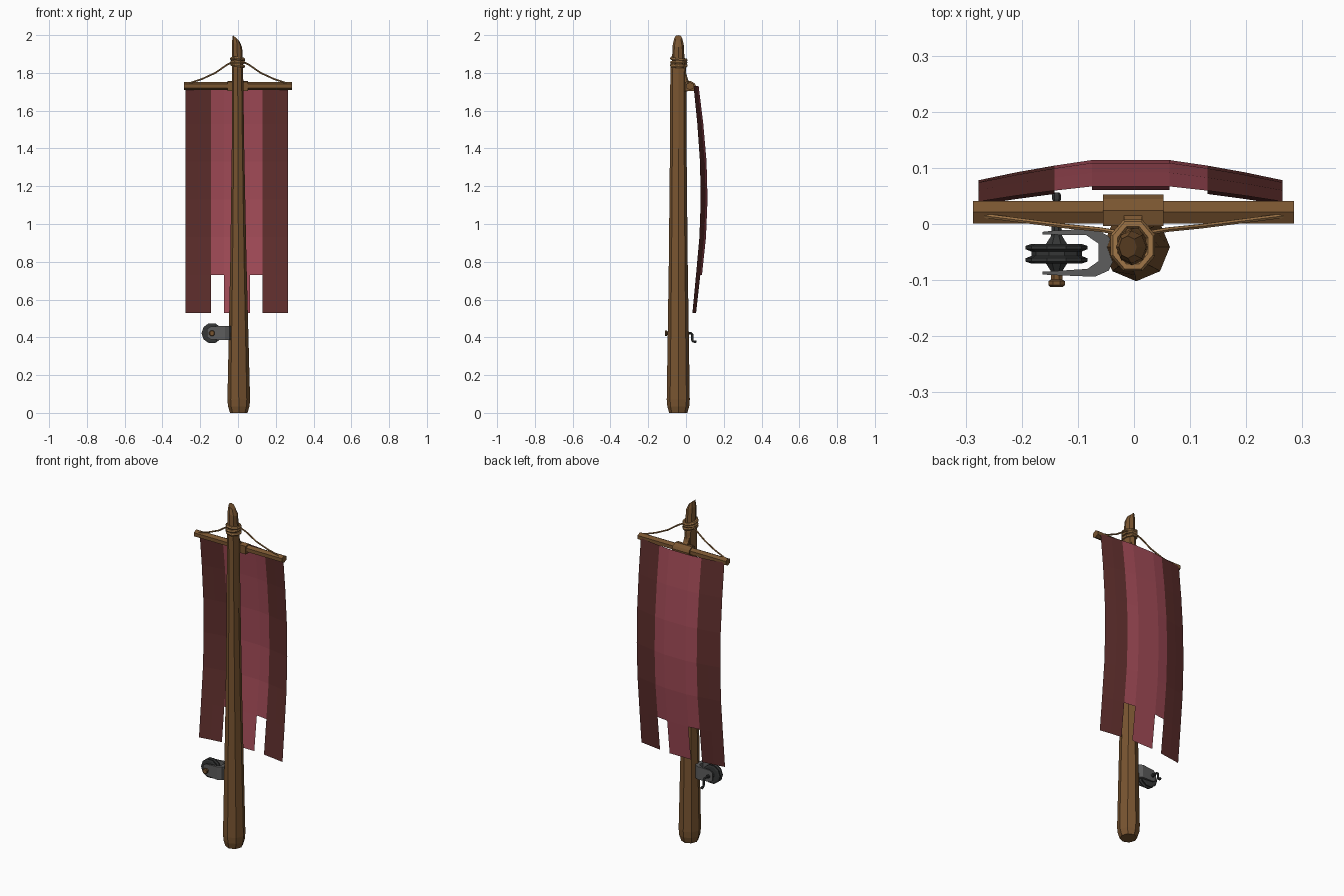
import bpy, math
from mathutils import Vector

if "Cube" in bpy.data.objects:
    bpy.data.objects.remove(bpy.data.objects["Cube"])


def material(name, rgb):
    m = bpy.data.materials.new(name)
    m.diffuse_color = (*rgb, 1)
    m.use_nodes = True
    m.node_tree.nodes["Principled BSDF"].inputs["Base Color"].default_value = m.diffuse_color
    return m


WOOD = material("wood", (0.19, 0.09, 0.03))
ROPE = material("rope", (0.33, 0.17, 0.06))
RED = material("red_cloth", (0.36, 0.07, 0.095))
DARK = material("dark_cloth", (0.115, 0.028, 0.026))
STEEL = material("steel", (0.11, 0.11, 0.11))
IRON = material("iron", (0.035, 0.037, 0.037))


def mesh(name, verts, faces, *mats):
    me = bpy.data.meshes.new(name)
    me.from_pydata(verts, [], faces)
    for m in mats:
        me.materials.append(m)
    ob = bpy.data.objects.new(name, me)
    bpy.context.collection.objects.link(ob)
    return ob


def loft(name, rings, mat, closed=False):
    """Skin equal-size rings; cap the ends, or join last to first."""
    n, k = len(rings[0]), len(rings)
    verts = [v for r in rings for v in r]
    faces = []
    for i in range(k if closed else k - 1):
        a, b = i * n, (i + 1) % k * n
        faces += [(a + j, a + (j + 1) % n, b + (j + 1) % n, b + j) for j in range(n)]
    if not closed:
        faces += [tuple(range(n))[::-1], tuple(range((k - 1) * n, k * n))]
    return mesh(name, verts, faces, mat)


def lathe_y(name, cx, cz, profile, n, mat):
    """Turned part along y, profile = (y, radius)."""
    rings = [[(cx + r * math.sin((j + .5) * math.tau / n), y,
               cz + r * math.cos((j + .5) * math.tau / n)) for j in range(n)]
             for y, r in profile]
    return loft(name, rings, mat)


def tube(name, pts, r, mat, n=6):
    pts = [Vector(p) for p in pts]
    rings = []
    for i, p in enumerate(pts):
        t = (pts[min(i + 1, len(pts) - 1)] - pts[max(i - 1, 0)]).normalized()
        u = t.cross(Vector((1, 0, 0) if abs(t.x) < .5 else (0, 1, 0))).normalized()
        w = t.cross(u)
        rings.append([p + r * (u * math.cos(j * math.tau / n) + w * math.sin(j * math.tau / n))
                      for j in range(n)])
    return loft(name, rings, mat)


# Pole: eight-sided, tapering, with a slanted whittled tip (z, cx, rx, ry, slant)
sections = [(0, .004, .046, .048, 0), (.035, .004, .057, .058, 0), (.07, .004, .06, .061, 0),
            (.8, .002, .043, .05, 0), (1.4, 0, .033, .044, 0), (1.82, -.002, .029, .042, 0),
            (1.86, -.003, .028, .034, 0), (1.95, -.005, .027, .029, .5), (1.985, -.011, .016, .02, .9)]
rings = []
for z, cx, rx, ry, s in sections:
    ring = []
    for j in range(8):
        a = j * math.tau / 8
        ring.append((cx + rx * math.cos(a), -.041 + ry * math.sin(a), z - s * rx * math.cos(a)))
    rings.append(ring)
loft("pole", rings, WOOD)

# Rope wraps around the pole
for i in range(3):
    rings = []
    for j in range(8):
        a = (j + .5) * math.tau / 8
        rings.append([(-.002 + (.034 + .009 * math.cos(b)) * math.cos(a),
                       -.038 + (.041 + .009 * math.cos(b)) * math.sin(a),
                       1.84 + .016 * i + .006 * math.cos(a + i) * (i - 1) + .009 * math.sin(b))
                      for b in (k * math.tau / 6 for k in range(6))])
    loft(f"rope_wrap_{i + 1}", rings, ROPE, closed=True)

# Sagging ropes to the bar ends
for side, label in ((-1, "left"), (1, "right")):
    tube(f"{label}_rope", [(side * x, y, z) for x, y, z in
         ((.025, -.016, 1.86), (.06, -.010, 1.842), (.12, -.004, 1.80),
          (.19, .005, 1.768), (.245, .012, 1.75), (.27, .015, 1.742))], .0045, ROPE)

# Hexagonal crossbar and the clasp holding it to the pole
loft("crossbar", [[(x, .021 + .021 * math.sin(j * math.tau / 6) / .866 * .866 * 1.12,
                    1.73 + .021 * math.cos(j * math.tau / 6)) for j in range(6)]
                  for x in (-.287, .285)], WOOD)
loft("crossbar_clasp", [[(x, y, z) for y, z in
     ((-.004, 1.705), (.05, 1.705), (.053, 1.73), (.045, 1.745), (.024, 1.758), (-.004, 1.752))]
     for x in (-.055, .053)], WOOD)
loft("pole_peg", [[(x, y, z) for y, z in
     ((-.02, 1.70), (.03, 1.705), (.03, 1.745), (.004, 1.765), (-.008, 1.80), (-.02, 1.80))]
     for x in (-.018, .014)], WOOD)

# Banner: bowed cloth with dark side bands and two notches in the hem
cols = [(-.277, 0), (-.21, .014), (-.142, .026), (-.075, .036), (.063, .036),
        (.131, .026), (.198, .014), (.265, 0)]
rows = [(1.73, .040), (1.53, .060), (1.33, .074), (1.13, .078), (.93, .071), (.73, .053), (.53, .034)]
verts = [(x, y + bow * (.75 + .25 * math.sin(math.pi * i / 6)), z)
         for i, (z, y) in enumerate(rows) for x, bow in cols]
faces, dark = [], []
for i in range(6):
    for j in range(7):
        if i == 5 and j in (2, 4):
            continue
        a = i * 8 + j
        faces.append((a, a + 8, a + 9, a + 1))
        dark.append(1 if j < 2 or j > 4 else 0)
banner = mesh("banner", verts, faces, RED, DARK)
for p, d in zip(banner.data.polygons, dark):
    p.material_index = d

# Pulley fork: U-shaped strap with tapered arm ends (x, y, lower z, upper z)
strap = [((-.163, -.014), (-.163, -.019), .022), ((-.145, -.012), (-.145, -.019), .034),
         ((-.07, -.008), (-.085, -.020), .038), ((-.045, -.022), (-.063, -.035), .038),
         ((-.030, -.05), (-.063, -.05), .038), ((-.045, -.083), (-.063, -.066), .038),
         ((-.07, -.094), (-.083, -.080), .038), ((-.145, -.091), (-.145, -.084), .034),
         ((-.163, -.090), (-.163, -.085), .022)]
loft("pulley_fork", [[(*o, .423 - h), (*i, .423 - h), (*i, .423 + h), (*o, .423 + h)]
                     for o, i, h in strap], STEEL)

# Pulley wheel with groove, hub cones, bolt head
PX, PZ = -.138, .422
lathe_y("pulley_wheel", PX, PZ, [(-.070, .046), (-.067, .055), (-.061, .055), (-.057, .045),
        (-.049, .045), (-.045, .055), (-.039, .055), (-.036, .046)], 10, IRON)
lathe_y("pulley_hub", PX, PZ, [(-.092, .009), (-.084, .011), (-.068, .022), (-.038, .022),
        (-.022, .011), (.002, .009)], 8, IRON)
lathe_y("bolt_head", PX, PZ, [(-.112, .012), (-.109, .016), (-.102, .016), (-.099, .011),
        (-.088, .011)], 8, WOOD)

# Hand crank behind the wheel
tube("crank", [(PX, y, z) for y, z in ((-.005, PZ), (.026, PZ), (.033, PZ - .007),
     (.033, .385), (.038, .378), (.044, .377))], .006, IRON)
lathe_y("crank_grip", PX, .377, [(.040, .006), (.044, .008), (.052, .008), (.056, .005)], 6, IRON)

# Sit the tip at two units and make every normal consistent
import bmesh
pole = bpy.data.objects["pole"].data
top = max(v.co.z for v in pole.vertices)
for v in pole.vertices:
    if v.co.z > 1.9:
        v.co.z += 2.0 - top if v.co.z > 1.96 else 0
for ob in bpy.data.objects:
    bm = bmesh.new()
    bm.from_mesh(ob.data)
    bmesh.ops.recalc_face_normals(bm, faces=bm.faces)
    bm.to_mesh(ob.data)
    bm.free()
